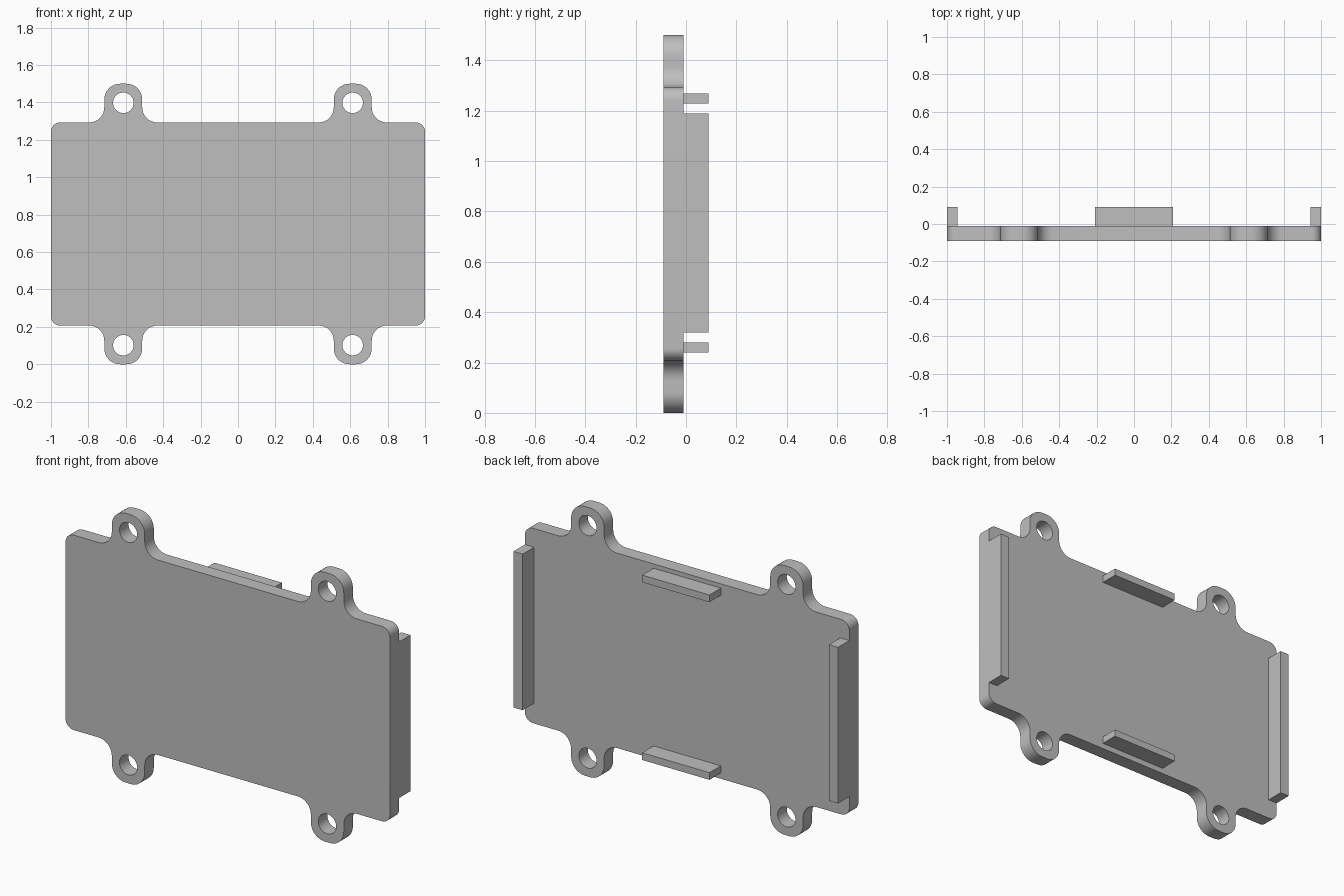
import bpy
import math
from mathutils import Vector, Matrix

cube = bpy.data.objects.get("Cube")
if cube:
    bpy.data.objects.remove(cube, do_unlink=True)

MID_Z = 0.75
FRONT, FACE, BACK = -0.09, -0.01, 0.09

grey = bpy.data.materials.new("plain_grey")
grey.use_nodes = True
color = (0.52, 0.52, 0.52, 1)
grey.diffuse_color = color
grey.node_tree.nodes["Principled BSDF"].inputs["Base Color"].default_value = color


def rounded(corners, steps=10):
    """Replace each right-angled corner (x, z, radius) with an arc."""
    points = []
    for i, (x, z, r) in enumerate(corners):
        p = Vector((x, z))
        a = (Vector(corners[i - 1][:2]) - p).normalized() * r
        b = (Vector(corners[(i + 1) % len(corners)][:2]) - p).normalized() * r
        for k in range(steps + 1):
            t = math.pi / 2 * k / steps
            points.append(p + a * (1 - math.sin(t)) + b * (1 - math.cos(t)))
    return points


def circle(cx, cz, r, n=40):
    return [Vector((cx + r * math.cos(math.tau * k / n),
                    cz + r * math.sin(math.tau * k / n))) for k in range(n)]


# Outline of one quarter: plate corner, then the screw ear with its fillets
quarter = [(1, 0.543, 0.05), (0.715, 0.543, 0.08), (0.715, 0.75, 0.085),
           (0.512, 0.75, 0.085), (0.512, 0.543, 0.08)]
upper = quarter + [(-x, z, r) for x, z, r in reversed(quarter)]
outline = upper + [(x, -z, r) for x, z, r in reversed(upper)]

# Plate with four ears and holes
curve = bpy.data.curves.new("cover_plate", "CURVE")
curve.dimensions = "2D"
curve.fill_mode = "BOTH"
curve.extrude = (FACE - FRONT) / 2
loops = [rounded(outline)]
loops += [circle(sx * 0.613, sz * 0.648, 0.055) for sx in (1, -1) for sz in (1, -1)]
for loop in loops:
    spline = curve.splines.new("POLY")
    spline.points.add(len(loop) - 1)
    for point, co in zip(spline.points, loop):
        point.co = (co.x, co.y, 0, 1)
    spline.use_cyclic_u = True
curve.materials.append(grey)
plate = bpy.data.objects.new("cover_plate", curve)
bpy.context.collection.objects.link(plate)
plate.matrix_world = (Matrix.Translation((0, (FRONT + FACE) / 2, MID_Z))
                      @ Matrix.Rotation(math.pi / 2, 4, "X"))

# Turn the plate into a welded mesh with smooth curved edges
bpy.ops.object.select_all(action="DESELECT")
plate.select_set(True)
bpy.context.view_layer.objects.active = plate
bpy.ops.object.convert(target="MESH")
bpy.ops.object.mode_set(mode="EDIT")
bpy.ops.mesh.select_all(action="SELECT")
bpy.ops.mesh.remove_doubles(threshold=0.0001)
bpy.ops.mesh.normals_make_consistent(inside=False)
bpy.ops.object.mode_set(mode="OBJECT")
bpy.ops.object.shade_smooth_by_angle(angle=math.radians(30))


# Ribs standing on the back of the plate
def rib(name, x, z, width, height):
    bpy.ops.mesh.primitive_cube_add(size=1, location=(x, (FACE + BACK) / 2, z))
    ob = bpy.context.object
    ob.name = name
    ob.scale = (width, BACK - FACE, height)
    bpy.ops.object.transform_apply(location=False, rotation=False, scale=True)
    ob.data.materials.append(grey)


for side, s in (("left", 1), ("right", -1)):
    rib(side + "_side_rib", s * 0.972, MID_Z + 0.004, 0.056, 0.87)
for side, s in (("top", 1), ("bottom", -1)):
    rib(side + "_rib", 0, MID_Z + 0.004 + s * 0.495, 0.415, 0.04)
